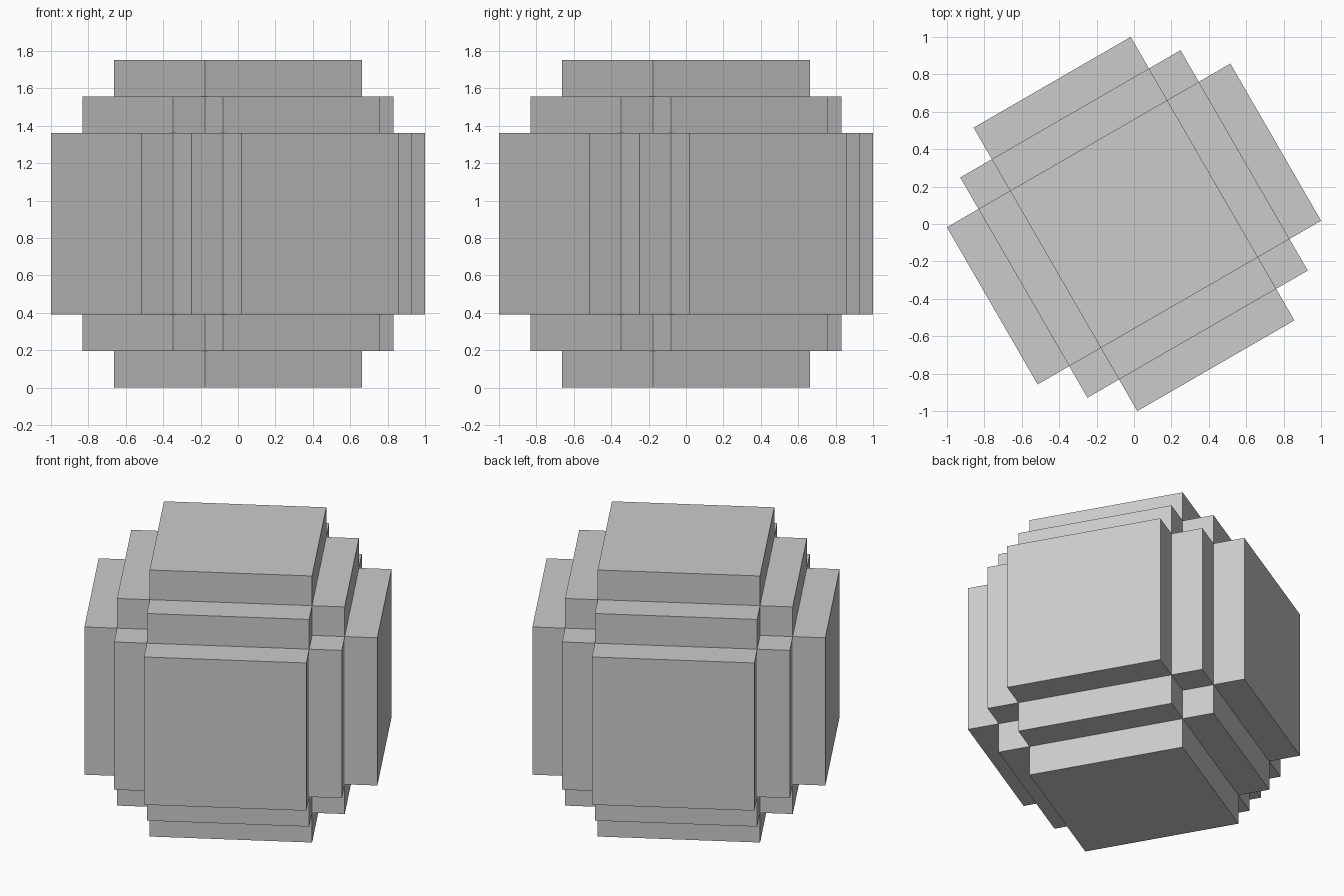
import bpy, bmesh, math
from itertools import product
from mathutils import Matrix, Vector

if "Cube" in bpy.data.objects:
    bpy.data.objects.remove(bpy.data.objects["Cube"])

# Grid planes shared by all three axes: a wide core with two steps each side
PLANES = [-0.875, -0.68, -0.485, 0.485, 0.68, 0.875]


def filled(c):
    # stepped octahedral arrangement of cells around the core
    return sum(abs(i - 2) for i in c) <= 2


bm = bmesh.new()

# Outer faces of every filled cell
for cell in product(range(5), repeat=3):
    if not filled(cell):
        continue
    for axis, side in product(range(3), (0, 1)):
        near = list(cell)
        near[axis] += 2 * side - 1
        if filled(near):
            continue
        u, v = (axis + 1) % 3, (axis + 2) % 3
        corners = []
        for du, dv in ((0, 0), (1, 0), (1, 1), (0, 1)):
            p = Vector()
            p[axis] = PLANES[cell[axis] + side]
            p[u] = PLANES[cell[u] + du]
            p[v] = PLANES[cell[v] + dv]
            corners.append(bm.verts.new(p))
        bm.faces.new(corners if side else corners[::-1])

bmesh.ops.remove_doubles(bm, verts=bm.verts, dist=0.0001)

# Turn the block and stand it on the ground
bm.transform(Matrix.Translation((0, 0, 0.875)) @ Matrix.Rotation(math.radians(30), 4, 'Z'))

mesh = bpy.data.meshes.new("stepped_block")
bm.to_mesh(mesh)
bm.free()

grey = bpy.data.materials.new("light grey")
grey.diffuse_color = (0.6, 0.6, 0.6, 1)
grey.use_nodes = True
grey.node_tree.nodes["Principled BSDF"].inputs["Base Color"].default_value = grey.diffuse_color
mesh.materials.append(grey)

block = bpy.data.objects.new("stepped_block", mesh)
bpy.context.collection.objects.link(block)
